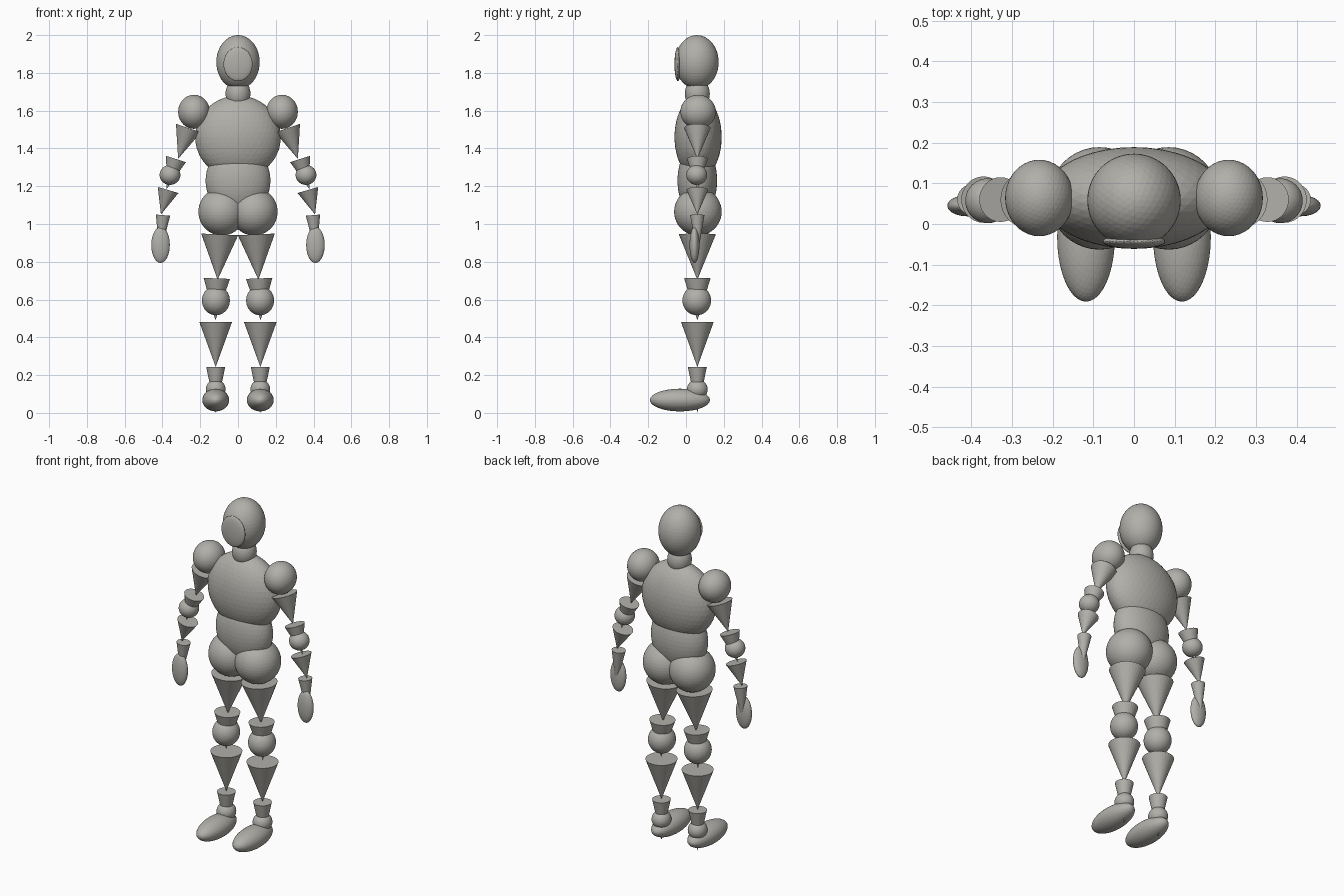
import bpy
import bmesh
from mathutils import Matrix, Vector

if "Cube" in bpy.data.objects:
    bpy.data.objects.remove(bpy.data.objects["Cube"])

Y = 0.06  # depth of the body axis

grey = bpy.data.materials.new("warm_grey")
grey.diffuse_color = (0.44, 0.43, 0.40, 1)
grey.use_nodes = True
grey.node_tree.nodes["Principled BSDF"].inputs["Base Color"].default_value = grey.diffuse_color


def add_object(name, bm):
    mesh = bpy.data.meshes.new(name)
    bm.to_mesh(mesh)
    bm.free()
    mesh.materials.append(grey)
    obj = bpy.data.objects.new(name, mesh)
    bpy.context.collection.objects.link(obj)


def ball(name, centre, radii):
    """Faceted ellipsoid."""
    bm = bmesh.new()
    matrix = Matrix.Translation(centre) @ Matrix.Diagonal((*radii, 1))
    bmesh.ops.create_icosphere(bm, subdivisions=4, radius=1, matrix=matrix)
    add_object(name, bm)


def spike(name, base, tip, radius):
    """Closed cone from a wide base to a sharp tip."""
    base, tip = Vector(base), Vector(tip)
    axis = tip - base
    turn = axis.to_track_quat('Z', 'Y').to_matrix().to_4x4()
    bm = bmesh.new()
    bmesh.ops.create_cone(bm, cap_ends=True, segments=32, radius1=radius, radius2=0,
                          depth=axis.length,
                          matrix=Matrix.Translation((base + tip) / 2) @ turn)
    add_object(name, bm)


# Head and torso
ball("head", (0, 0.058, 1.857), (0.115, 0.115, 0.143))
ball("face_plate", (0, -0.043, 1.846), (0.077, 0.018, 0.09))
ball("neck", (0, Y, 1.69), (0.066, 0.066, 0.08))
ball("chest", (0, 0.064, 1.46), (0.227, 0.125, 0.22))
ball("waist", (0, Y, 1.23), (0.172, 0.105, 0.19))

# Limbs: name, centre (x, z), radii
balls = [
    ("hip", 0.085, Y + 0.003, 1.065, (0.125, 0.126, 0.126)),
    ("knee", 0.117, Y - 0.003, 0.595, (0.074, 0.076, 0.078)),
    ("ankle", 0.118, Y, 0.125, (0.052, 0.055, 0.052)),
    ("foot", 0.118, -0.032, 0.068, (0.071, 0.159, 0.06)),
    ("shoulder", 0.233, Y + 0.004, 1.594, (0.084, 0.094, 0.09)),
    ("elbow", 0.36, Y - 0.003, 1.26, (0.055, 0.055, 0.053)),
    ("hand", 0.41, 0.045, 0.889, (0.049, 0.026, 0.095)),
]
# Limbs: name, base (x, z), tip (x, z), base radius
spikes = [
    ("thigh", (0.097, 0.945), (0.108, 0.705), 0.098),
    ("knee_cone", (0.112, 0.712), (0.120, 0.49), 0.07),
    ("shin", (0.118, 0.48), (0.118, 0.243), 0.086),
    ("ankle_cone", (0.118, 0.242), (0.118, 0.0), 0.05),
    ("upper_arm", (0.262, 1.508), (0.317, 1.345), 0.07),
    ("elbow_cone", (0.328, 1.344), (0.378, 1.185), 0.055),
    ("forearm", (0.37, 1.18), (0.408, 1.05), 0.057),
    ("wrist", (0.397, 1.047), (0.414, 0.83), 0.038),
]
for side, s in (("left", 1), ("right", -1)):
    for name, x, y, z, radii in balls:
        ball(f"{side}_{name}", (s * x, y, z), radii)
    for name, (bx, bz), (tx, tz), radius in spikes:
        spike(f"{side}_{name}", (s * bx, Y, bz), (s * tx, Y, tz), radius)
